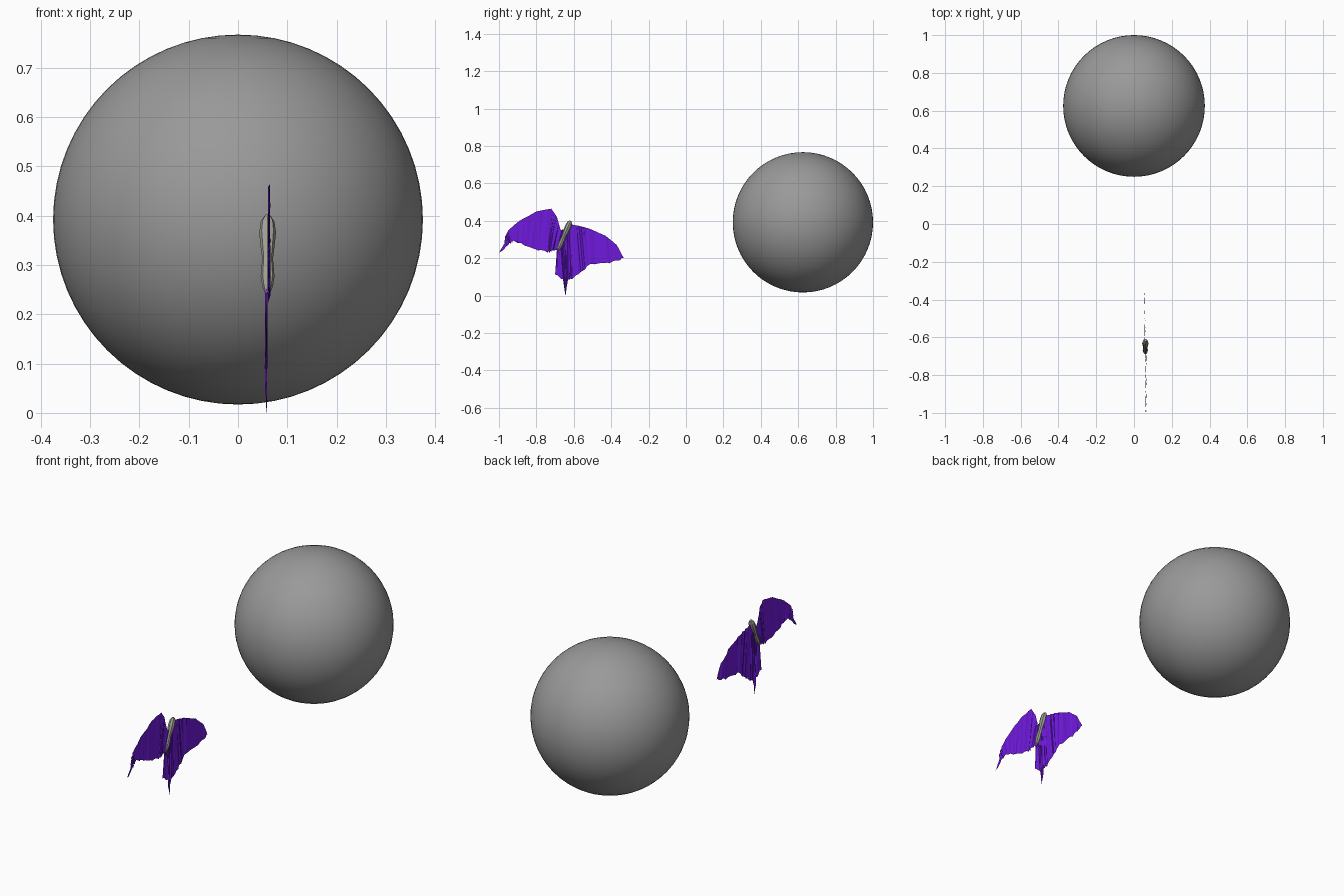
import bpy, bmesh, math, random
from mathutils import Vector

random.seed(4)
cube = bpy.data.objects.get("Cube")
if cube:
    bpy.data.objects.remove(cube)


def material(name, rgb):
    mat = bpy.data.materials.new(name)
    mat.use_nodes = True
    mat.diffuse_color = (*rgb, 1)
    mat.node_tree.nodes["Principled BSDF"].inputs["Base Color"].default_value = (*rgb, 1)
    return mat


grey = material("grey", (0.32, 0.32, 0.32))
body_grey = material("body grey", (0.35, 0.36, 0.31))
purple = material("purple", (0.16, 0.01, 0.72))


def add_object(name, bm, mat):
    mesh = bpy.data.meshes.new(name)
    bm.to_mesh(mesh)
    bm.free()
    mesh.materials.append(mat)
    obj = bpy.data.objects.new(name, mesh)
    bpy.context.collection.objects.link(obj)
    return obj


def wing(name, x, upper, lower, steps=4):
    """Pleated sheet between matching points (y, z) on two edges."""
    bm = bmesh.new()

    def edge_row(points, ragged):
        row = []
        for a, b in zip(points, points[1:]):
            for i in range(steps):
                p = Vector(a).lerp(Vector(b), i / steps)
                wobble = random.uniform(-ragged, ragged) if i else 0
                row.append(bm.verts.new((x + random.uniform(-0.003, 0.003), p.x, p.y + wobble)))
        row.append(bm.verts.new((x, *points[-1])))
        return row

    top, bottom = edge_row(upper, 0.001), edge_row(lower, 0.006)
    for i in range(len(top) - 1):
        bm.faces.new((top[i], bottom[i], bottom[i + 1]))
        if i < len(top) - 2:
            bm.faces.new((top[i], bottom[i + 1], top[i + 1]))
    return add_object(name, bm, purple)


# Big smooth ball
bpy.ops.mesh.primitive_uv_sphere_add(segments=64, ring_count=32, radius=0.375, location=(0, 0.625, 0.392))
ball = bpy.context.object
ball.name = "ball"
ball.data.materials.append(grey)
bpy.ops.object.shade_smooth()

# Butterfly wings
wing("front_wing", 0.063,
     [(-.64, .36), (-.67, .35), (-.69, .42), (-.72, .465), (-.8, .45),
      (-.89, .4), (-.95, .35), (-.968, .315), (-.97, .28), (-1, .23)],
     [(-.68, .22), (-.695, .246), (-.72, .237), (-.74, .23), (-.81, .25),
      (-.88, .28), (-.925, .294), (-.94, .28), (-.957, .267), (-1, .23)])
wing("back_wing", 0.057,
     [(-.69, .25), (-.67, .28), (-.65, .32), (-.63, .35), (-.61, .38),
      (-.56, .37), (-.51, .355), (-.43, .32), (-.37, .27), (-.332, .2)],
     [(-.7, .112), (-.658, .09), (-.645, 0), (-.631, .086), (-.6, .096),
      (-.55, .134), (-.51, .17), (-.42, .176), (-.37, .187), (-.332, .2)])

# Slender low-poly body: head, thorax, waist and abdomen
tail, head = Vector((0.06, -0.685, 0.242)), Vector((0.06, -0.617, 0.4))
axis = (head - tail).normalized()
side = Vector((1, 0, 0))
up = axis.cross(side)
bm = bmesh.new()
rings = []
for t, r in [(0, .005), (.1, .011), (.22, .014), (.45, .011), (.6, .014), (.78, .017), (.92, .014), (1, .006)]:
    centre = tail.lerp(head, t)
    ring = []
    for k in range(8):
        angle = math.tau * k / 8
        ring.append(bm.verts.new(centre + r * (side * math.cos(angle) + up * math.sin(angle))))
    rings.append(ring)
for a, b in zip(rings, rings[1:]):
    for k in range(8):
        bm.faces.new((a[k], a[k - 1], b[k - 1], b[k]))
bm.faces.new(rings[0])
bm.faces.new(rings[-1])
bmesh.ops.recalc_face_normals(bm, faces=bm.faces)
add_object("body", bm, body_grey)
